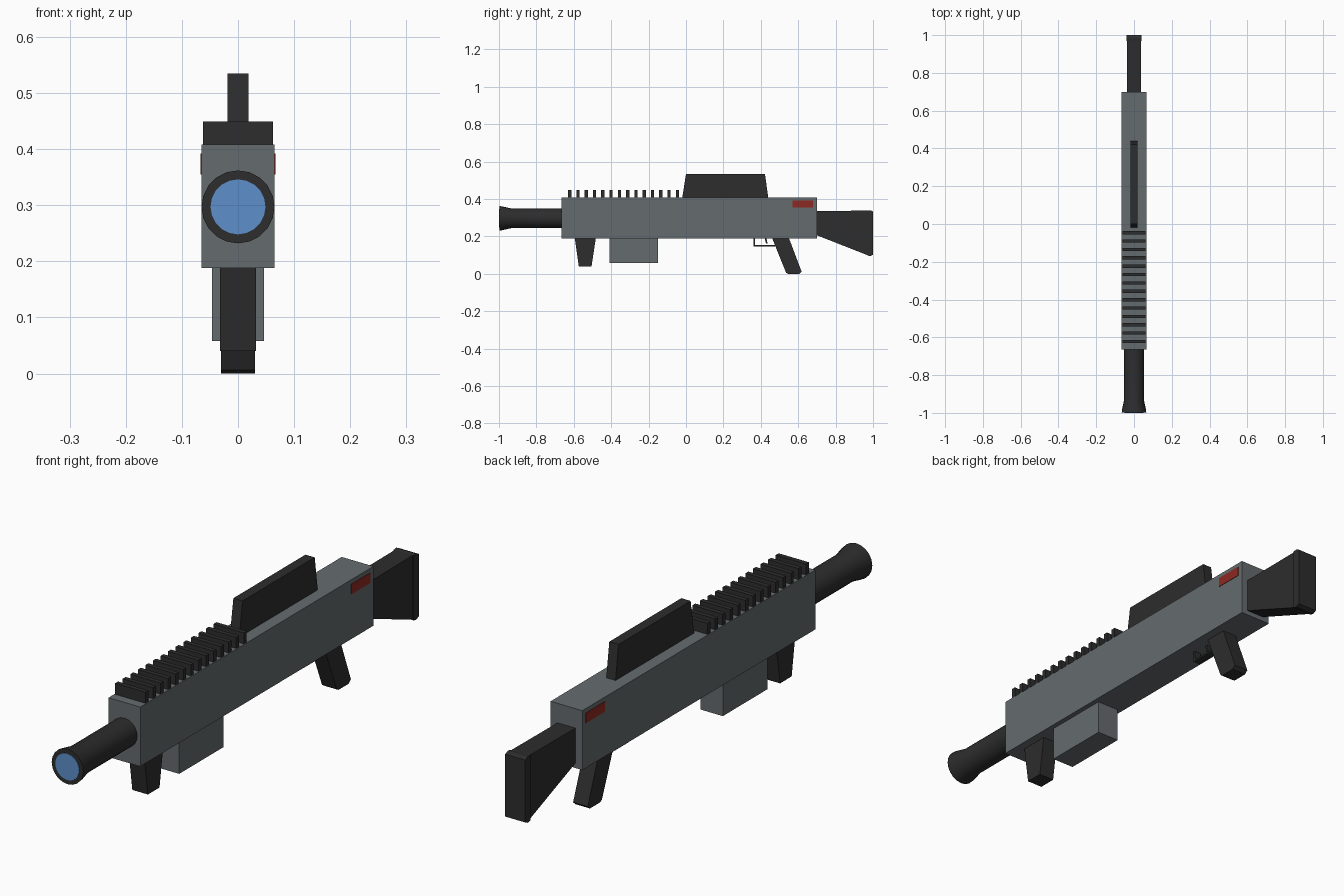
import bpy, bmesh, math

cube = bpy.data.objects.get("Cube")
if cube:
    bpy.data.objects.remove(cube, do_unlink=True)


def material(name, rgb):
    mat = bpy.data.materials.new(name)
    mat.use_nodes = True
    mat.diffuse_color = (*rgb, 1)
    mat.node_tree.nodes["Principled BSDF"].inputs["Base Color"].default_value = (*rgb, 1)
    return mat


GREY = material("steel grey", (0.13, 0.148, 0.156))
DARK = material("dark polymer", (0.026, 0.026, 0.026))
RED = material("marker red", (0.27, 0.022, 0.015))
BLUE = material("lens blue", (0.11, 0.275, 0.597))


def finish(name, bm, mat):
    bmesh.ops.recalc_face_normals(bm, faces=bm.faces)
    mesh = bpy.data.meshes.new(name)
    bm.to_mesh(mesh)
    bm.free()
    mesh.materials.append(mat)
    obj = bpy.data.objects.new(name, mesh)
    bpy.context.collection.objects.link(obj)
    return obj


def prism(name, profile, half_width, mat, x=0):
    """Side profile of (y, z) points, extruded across x."""
    bm = bmesh.new()
    face = bm.faces.new([bm.verts.new((x - half_width, y, z)) for y, z in profile])
    side = bmesh.ops.extrude_face_region(bm, geom=[face])["geom"]
    moved = [v for v in side if isinstance(v, bmesh.types.BMVert)]
    bmesh.ops.translate(bm, verts=moved, vec=(2 * half_width, 0, 0))
    return finish(name, bm, mat)


def block(name, y0, y1, z0, z1, half_width, mat, x=0):
    return prism(name, [(y0, z0), (y1, z0), (y1, z1), (y0, z1)], half_width, mat, x)


def lathe(name, rings, z, mat, sides=20):
    """Closed round part along y from (y, radius) rings."""
    bm = bmesh.new()
    loops = []
    for y, r in rings:
        angles = [math.tau * i / sides for i in range(sides)]
        loops.append([bm.verts.new((r * math.sin(a), y, z + r * math.cos(a))) for a in angles])
    for a, b in zip(loops, loops[1:]):
        for i in range(sides):
            j = (i + 1) % sides
            bm.faces.new((a[i], a[j], b[j], b[i]))
    bm.faces.new(loops[0])
    bm.faces.new(loops[-1])
    obj = finish(name, bm, mat)
    bpy.ops.object.select_all(action='DESELECT')
    obj.select_set(True)
    bpy.context.view_layer.objects.active = obj
    bpy.ops.object.shade_smooth_by_angle(angle=math.radians(35))
    return obj


# Receiver, barrel and muzzle lens
block("receiver", -0.665, 0.70, 0.188, 0.408, 0.065, GREY)
lathe("barrel", [(-0.998, 0.065), (-0.985, 0.064), (-0.935, 0.053), (-0.66, 0.053)], 0.297, DARK)
lathe("muzzle_lens", [(-1.0, 0.049), (-0.996, 0.049)], 0.297, BLUE)

# Top rail teeth
for i in range(14):
    y = -0.622 + i * 0.0443
    block(f"rail_tooth_{i + 1}", y - 0.0085, y + 0.0085, 0.406, 0.449, 0.062, DARK)

# Raised sight blade
prism("sight_blade", [(-0.02, 0.406), (0.44, 0.406), (0.422, 0.535), (0.0, 0.535)], 0.019, DARK)

# Marker plates on both sides
for side, x in (("left", 0.065), ("right", -0.065)):
    block(f"marker_plate_{side}", 0.57, 0.68, 0.355, 0.392, 0.002, RED, x)

# Shoulder stock with a slightly wider butt pad
prism("stock", [(0.695, 0.208), (0.975, 0.098), (0.975, 0.338), (0.695, 0.336)], 0.037, DARK)
prism("butt_pad", [(0.97, 0.098), (0.985, 0.095), (1.0, 0.102), (1.0, 0.333),
                   (0.985, 0.34), (0.97, 0.338)], 0.041, DARK)

# Underside: foregrip, box housing and rear grip
prism("foregrip", [(-0.595, 0.192), (-0.573, 0.04), (-0.505, 0.04), (-0.482, 0.192)], 0.032, DARK)
block("box_housing", -0.41, -0.15, 0.058, 0.192, 0.046, GREY)
prism("rear_grip", [(0.46, 0.192), (0.535, 0.006), (0.545, 0), (0.605, 0),
                    (0.618, 0.012), (0.55, 0.192)], 0.03, DARK)

# Trigger and its guard
block("guard_front", 0.36, 0.368, 0.146, 0.192, 0.014, DARK)
block("guard_bottom", 0.36, 0.475, 0.146, 0.153, 0.014, DARK)
prism("trigger", [(0.42, 0.192), (0.428, 0.163), (0.436, 0.163), (0.43, 0.192)], 0.008, DARK)
